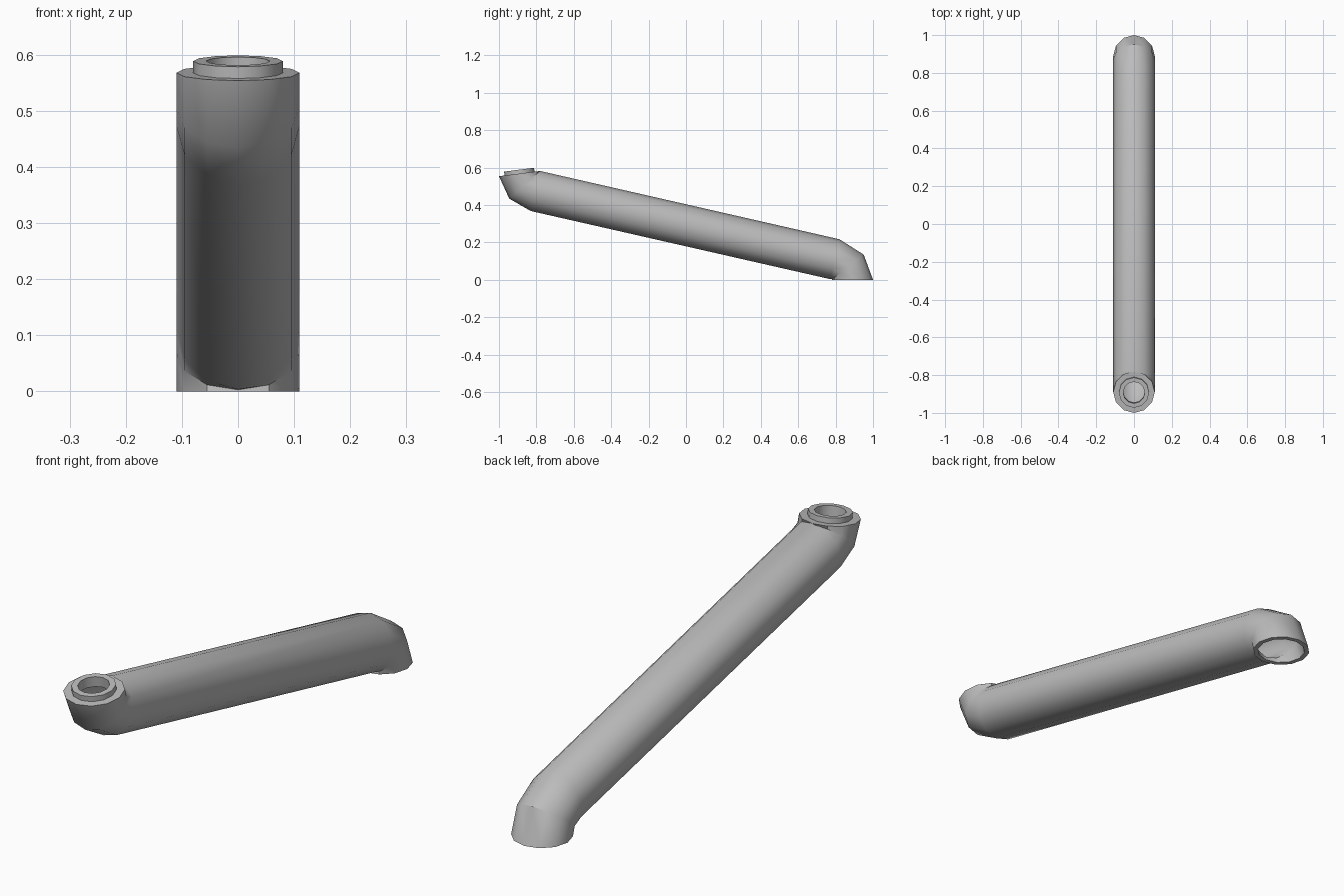
import bpy, bmesh, math
from mathutils import Vector

cube = bpy.data.objects.get("Cube")
if cube:
    bpy.data.objects.remove(cube, do_unlink=True)

grey = bpy.data.materials.new("Light grey")
grey.use_nodes = True
grey.diffuse_color = (0.5, 0.5, 0.5, 1)
grey.node_tree.nodes["Principled BSDF"].inputs["Base Color"].default_value = (0.5, 0.5, 0.5, 1)

SIDES = 12
RADIUS = 0.11


def ring(outer, inner, scale=1.0, shift=(0, 0)):
    """Cross-section spanning two (y, z) points in the side profile."""
    a, b, s = Vector(outer), Vector(inner), Vector(shift)
    mid, half = (a + b) / 2 + s, (a - b) / 2 * scale
    pts = []
    for i in range(SIDES):
        t = 2 * math.pi * i / SIDES
        p = mid + half * math.cos(t)
        pts.append((RADIUS * scale * math.sin(t), p.x, p.y))
    return pts


def loft_closed(name, rings):
    """Skin the rings in order, joining the last to the first."""
    bm = bmesh.new()
    loops = [[bm.verts.new(p) for p in r] for r in rings]
    for k, a in enumerate(loops):
        b = loops[(k + 1) % len(loops)]
        for i in range(SIDES):
            j = (i + 1) % SIDES
            bm.faces.new((a[i], a[j], b[j], b[i]))
    bmesh.ops.recalc_face_normals(bm, faces=bm.faces)
    mesh = bpy.data.meshes.new(name)
    bm.to_mesh(mesh)
    bm.free()
    mesh.materials.append(grey)
    obj = bpy.data.objects.new(name, mesh)
    bpy.context.collection.objects.link(obj)
    bpy.ops.object.select_all(action='DESELECT')
    bpy.context.view_layer.objects.active = obj
    obj.select_set(True)
    bpy.ops.object.shade_smooth_by_angle(angle=math.radians(35))
    return obj


# Upper and lower profile points, from the low open mouth to the raised end
sections = [
    ((1.0, 0.0), (0.78, 0.0)),
    ((0.95, 0.135), (0.783, 0.003)),
    ((0.82, 0.217), (0.77, 0.004)),
    ((-0.78, 0.582), (-0.83, 0.368)),
    ((-0.785, 0.578), (-0.945, 0.434)),
    ((-0.78, 0.582), (-1.0, 0.554)),
]
top = sections[-1]
axis = Vector((-0.126, 0.992))   # direction out of the raised end
HOLE = 0.057 / RADIUS
WALL = 0.83

# Hollow bent pipe with a shoulder around the upper hole
outer = [ring(a, b) for a, b in sections]
shoulder = [ring(*top, HOLE), ring(*top, HOLE, axis * -0.02),
            ring(*top, WALL, axis * -0.02)]
inner = [ring(a, b, WALL) for a, b in reversed(sections[:-1])]
loft_closed("bent_pipe", outer + shoulder + inner)

# Raised collar around the upper hole
COLLAR = 0.08 / RADIUS
loft_closed("end_collar", [
    ring(*top, COLLAR, axis * -0.005), ring(*top, COLLAR, axis * 0.021),
    ring(*top, HOLE, axis * 0.021), ring(*top, HOLE, axis * -0.005)])
